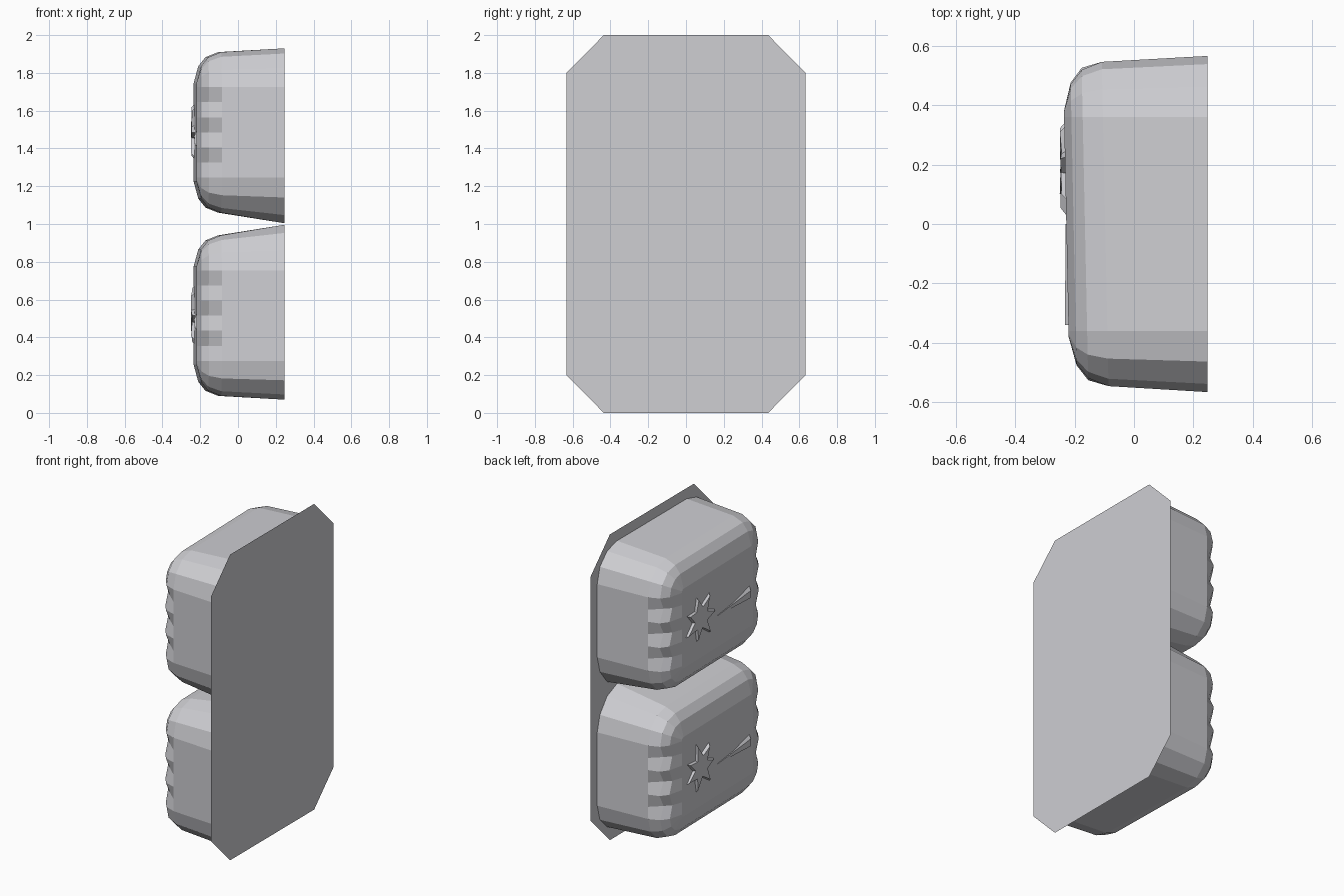
import bpy, bmesh, math, random

cube = bpy.data.objects.get("Cube")
if cube:
    bpy.data.objects.remove(cube, do_unlink=True)
random.seed(4)

grey = bpy.data.materials.new("grey plastic")
grey.use_nodes = True
grey.diffuse_color = (0.62, 0.62, 0.65, 1)
grey.node_tree.nodes["Principled BSDF"].inputs["Base Color"].default_value = (0.62, 0.62, 0.65, 1)

SHEET_X = 0.247


def make(name, loops):
    """Skin a stack of equal-length closed loops with flat faces, capping the last."""
    bm = bmesh.new()
    rings = [[bm.verts.new(p) for p in loop] for loop in loops]
    for a, b in zip(rings, rings[1:]):
        n = len(a)
        for i in range(n):
            bm.faces.new((a[i], a[(i + 1) % n], b[(i + 1) % n], b[i]))
    bm.faces.new(rings[-1])
    bmesh.ops.recalc_face_normals(bm, faces=bm.faces)
    mesh = bpy.data.meshes.new(name)
    bm.to_mesh(mesh)
    bm.free()
    mesh.materials.append(grey)
    obj = bpy.data.objects.new(name, mesh)
    bpy.context.collection.objects.link(obj)
    return obj


def cup_loop(x, r, zc, side, dent, flare):
    """Rounded rectangle with notched upright sides; flare pulls the inner edge to mid-sheet."""
    hy, hz, steps = 0.36, 0.24, 6
    pts = []
    for k, (sy, sz) in enumerate(((1, 1), (-1, 1), (-1, -1), (1, -1))):
        for j in range(4):
            a = math.radians(90 * k + 30 * j)
            z = sz * hz + r * math.sin(a)
            if sz == side:
                z += side * flare * math.sin(a) ** 4
            pts.append((sy * hy + r * math.cos(a), z))
        if k % 2:  # scalloped upright side
            for j in range(1, steps):
                d = dent if j % 2 else -dent * 0.2
                pts.append((sy * (hy + r - d), sz * hz * (1 - 2 * j / steps)))
    # the outer face leans slightly along its length
    lean = 0 if x > 0 else 0.0075
    return [(x - lean * y / 0.36, y, zc + z) for y, z in pts]


# Backing sheet: flat octagon with clipped corners
corners = [(0.633, 0.2), (0.633, 1.8), (0.435, 2), (-0.435, 2),
           (-0.633, 1.8), (-0.633, 0.2), (-0.435, 0), (0.435, 0)]
make("backing_sheet", [[(SHEET_X, y, z) for y, z in corners]])

# Level, corner radius, notch depth and inner flare up the cup wall
profile = [(SHEET_X, 0.205, 0, 0.036), (-0.097, 0.185, 0, 0),
           (-0.165, 0.158, 0.035, 0), (-0.203, 0.11, 0.025, 0), (-0.2275, 0.02, 0, 0)]

for label, zc, side in (("lower", 0.515, 1), ("upper", 1.485, -1)):
    make(label + "_cup", [cup_loop(x, r, zc, side, d, f) for x, r, d, f in profile])

    # Rough raised star on the outer face
    base, top = [], []
    for i in range(14):
        a = math.tau * i / 14
        r = (0.165 if i % 2 else 0.085) * random.uniform(0.85, 1.05)
        dy, dz = r * math.cos(a), r * math.sin(a)
        base.append((-0.228, 0.19 + dy, zc + dz))
        top.append((-0.25 + random.uniform(0, 0.008), 0.19 + 0.85 * dy, zc + 0.85 * dz))
    make(label + "_raised_star", [base, top])

    # Shallow ledge beside the star, with its sloped side facing up
    make(label + "_ledge", [
        [(-0.215, 0, zc - 0.05), (-0.215, -0.34, zc + 0.02), (-0.215, -0.34, zc - 0.07)],
        [(-0.23, 0, zc - 0.055), (-0.232, -0.34, zc - 0.02), (-0.228, -0.34, zc - 0.07)]])
